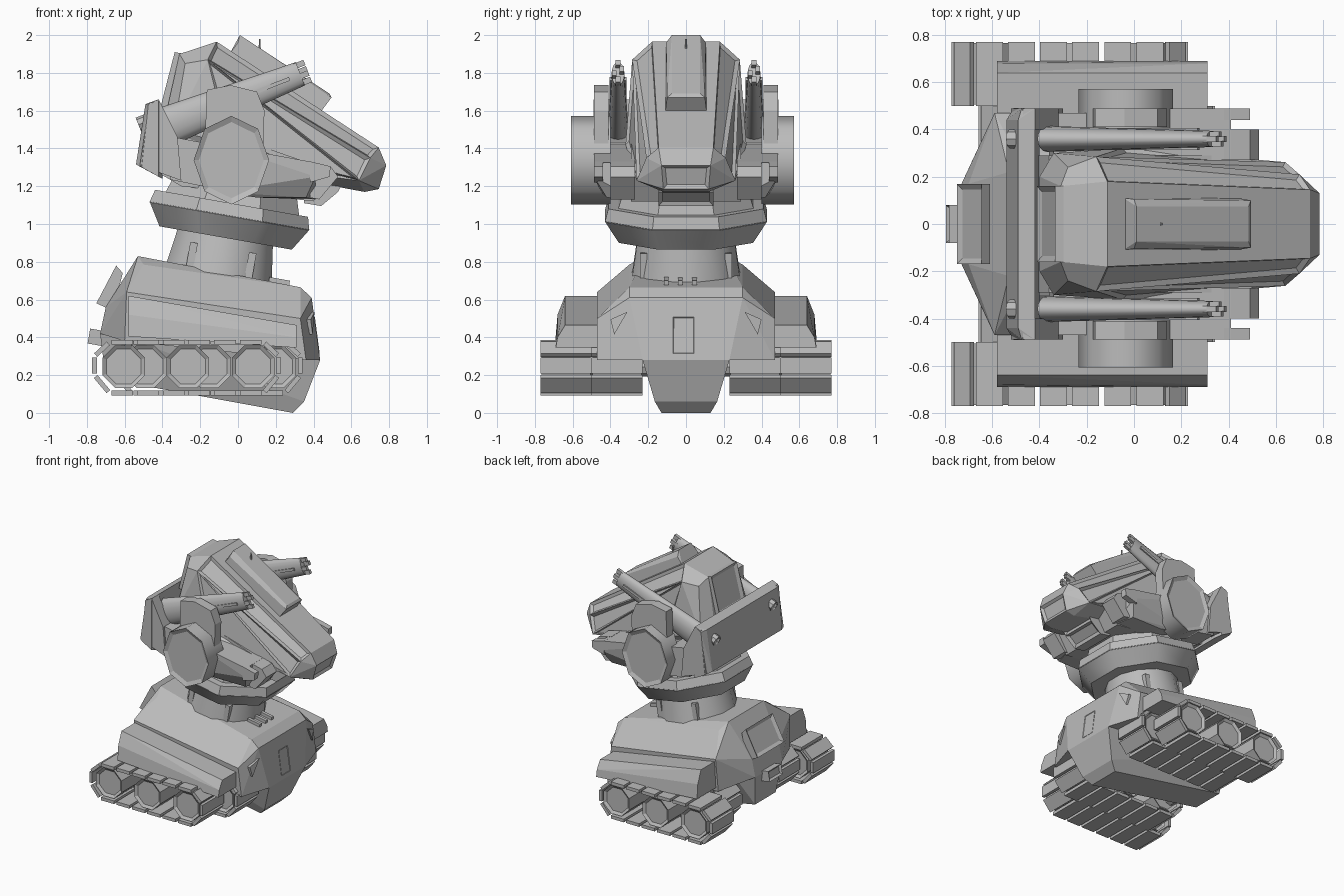
import bpy, bmesh, math
from mathutils import Matrix, Vector

if "Cube" in bpy.data.objects:
    bpy.data.objects.remove(bpy.data.objects["Cube"], do_unlink=True)

GREY = (0.5, 0.5, 0.5, 1)
mat = bpy.data.materials.new("plain_grey")
mat.use_nodes = True
mat.diffuse_color = GREY
mat.node_tree.nodes["Principled BSDF"].inputs["Base Color"].default_value = GREY
TILT = math.radians(10)
SIDES = (("left", 1), ("right", -1))


def finish(name, bm):
    bmesh.ops.recalc_face_normals(bm, faces=bm.faces)
    mesh = bpy.data.meshes.new(name)
    bm.to_mesh(mesh)
    bm.free()
    mesh.materials.append(mat)
    obj = bpy.data.objects.new(name, mesh)
    bpy.context.collection.objects.link(obj)
    return obj


def panel(bm, rule, thickness, depth):
    """Sink an inset panel into every face whose normal and centre pass the rule."""
    bm.normal_update()
    faces = [f for f in bm.faces if rule(f.normal, f.calc_center_median())]
    if faces:
        bmesh.ops.inset_individual(bm, faces=faces, thickness=thickness, depth=depth)


def solid(name, pts, mirror=False, rule=None, thickness=0.03, depth=-0.015):
    """Convex faceted solid around the points, optionally symmetric in y."""
    bm = bmesh.new()
    if mirror:
        pts = list(pts) + [(x, -y, z) for x, y, z in pts]
    for p in pts:
        bm.verts.new(p)
    bmesh.ops.convex_hull(bm, input=bm.verts)
    bmesh.ops.delete(bm, geom=[v for v in bm.verts if not v.link_faces], context='VERTS')
    bmesh.ops.recalc_face_normals(bm, faces=bm.faces)
    bmesh.ops.dissolve_limit(bm, angle_limit=math.radians(6), verts=bm.verts, edges=bm.edges)
    if rule:
        panel(bm, rule, thickness, depth)
    return finish(name, bm)


def slab(name, profile, y0, y1, **kw):
    """Side profile in x and z, extruded from y0 to y1."""
    return solid(name, [(x, y, z) for x, z in profile for y in (y0, y1)], **kw)


def block(name, centre, size, pitch=0.0, rule=None, thickness=0.02, depth=-0.015):
    bm = bmesh.new()
    bmesh.ops.create_cube(bm, size=1)
    bmesh.ops.scale(bm, vec=size, verts=bm.verts)
    if rule:
        panel(bm, rule, thickness, depth)
    bm.transform(Matrix.Translation(centre) @ Matrix.Rotation(pitch, 4, 'Y'))
    return finish(name, bm)


def drum(name, centre, r1, r2, depth, sides, rot, turn=0.0, squash=(1, 1, 1), inset=0.0,
         smooth=False):
    bm = bmesh.new()
    bmesh.ops.create_cone(bm, cap_ends=True, segments=sides, radius1=r1, radius2=r2, depth=depth)
    bm.normal_update()
    for f in bm.faces:
        f.smooth = smooth and abs(f.normal.z) < 0.9
    if inset:
        panel(bm, lambda n, c: abs(n.z) > 0.9, inset, -0.015)
    bm.transform(Matrix.Translation(centre) @ rot @ Matrix.Diagonal((*squash, 1))
                 @ Matrix.Rotation(turn, 4, 'Z'))
    return finish(name, bm)


LEAN = Matrix.Rotation(TILT, 4, 'Y')
AXLE = Matrix.Rotation(math.pi / 2, 4, 'X')

# Hull: upper body and tapered keel
solid("hull", [(-.53, .22, .83), (-.50, .30, .785), (.33, .30, .665), (.39, .30, .61),
               (.435, .23, .28), (.33, .47, .50), (.36, .47, .28), (-.59, .47, .64),
               (-.60, .45, .38), (-.70, .17, .56), (-.73, .17, .42)], mirror=True)
solid("keel", [(.435, .23, .28), (.35, .165, .06), (.29, .13, 0), (-.70, .13, .18),
               (-.73, .17, .42), (-.60, .23, .40)], mirror=True)
slab("rear_hatch", [(-.75, .58), (-.645, .78), (-.61, .74), (-.66, .54)], -.17, .17,
     rule=lambda n, c: n.x < -.6, thickness=.035)
block("rear_hook", (-.75, 0, .40), (.08, .16, .08), TILT,
      rule=lambda n, c: n.x < -.9)
block("front_panel", (.414, -.013, .41), (.012, .11, .195), -.13,
      rule=lambda n, c: n.x > .9, thickness=.012, depth=-.008)
for y in (-.105, -.03, .045):
    block("deck_fin", (.215, y, .675), (.11, .025, .07), TILT)

# Fenders and front vents
for side, s in SIDES:
    profile = ((.44, .465, .155), (.64, .465, .155), (.68, .40, .12), (.69, .345, .06),
               (.44, .345, .06))
    solid(side + "_fender", [(x, s * y, z + k * rise) for x, k in ((-.58, 1), (.31, 0))
                             for y, z, rise in profile])
    vent = [(.385, .31, .535), (.365, .40, .495), (.375, .38, .415)]
    solid(side + "_vent", [(x + d, s * y, z) for x, y, z in vent for d in (0, .02)])

# Track units: an outer and an inner one on each side
PITCH = .128


def track(name, x0, s, y_mid, width):
    outline = [(-.76, .20), (-.76, .30), (-.68, .374), (.135, .374),
               (.215, .30), (.215, .20), (.135, .105), (-.68, .105)]
    for i, a in enumerate(outline):
        a, b = Vector(a), Vector(outline[(i + 1) % len(outline)])
        run = b - a
        count = max(1, round(run.length / PITCH))
        for k in range(count):
            p = a + run * ((k + .5) / count)
            block(name + "_pad", (p.x + x0, s * y_mid, p.y),
                  (run.length / count * .84, width, .025), -math.atan2(run.y, run.x))
    for x in (-.605, -.265, .08):
        drum(name + "_wheel", (x + x0, s * y_mid, .245), .122, .122, width - .01, 8, AXLE,
             math.pi / 8, inset=.022)


for side, s in SIDES:
    track(side + "_outer_track", 0, s, .635, .27)
    track(side + "_inner_track", .115, s, .365, .27)
    for x in (-.55, -.21, .13):
        drum(side + "_axle", (x, s * .42, .243), .05, .05, .56, 8, AXLE)

# Neck and turret collar
drum("neck", (-.085, 0, .83), .31, .25, .40, 12, LEAN, math.pi / 12, smooth=True)
for a in (-125, -55, 55, 125):
    spot = Matrix.Rotation(math.radians(a), 4, 'Z') @ Vector((.275, 0, -.03))
    block("neck_rib", Vector((-.085, 0, .83)) + LEAN @ spot, (.04, .035, .15), TILT)
drum("collar_skirt", (-.055, 0, .985), .385, .465, .12, 8, LEAN, math.pi / 8, smooth=True)
drum("collar_band", (-.04, 0, 1.075), .465, .445, .07, 8, LEAN, math.pi / 8)
drum("collar_top", (-.02, 0, 1.16), .39, .35, .12, 8, LEAN, math.pi / 8)

# Chassis under the head
slab("head_base", [(-.36, 1.50), (-.42, 1.27), (-.3, 1.2), (.40, 1.12), (.50, 1.28), (.1, 1.42)],
     -.29, .29)
slab("chin", [(.35, 1.20), (.56, 1.235), (.53, 1.17), (.44, 1.095), (.35, 1.11)], -.145, .145,
     rule=lambda n, c: n.x > .6)

# Head: long wedge with sunken side panels, chamfer grooves and a visor
solid("head", [(-.113, .18, 1.965), (-.16, .285, 1.87), (-.31, .16, 1.90), (-.28, .24, 1.85),
               (-.40, .20, 1.50), (-.34, .30, 1.50), (-.05, .32, 1.42), (.64, .262, 1.23),
               (.745, .145, 1.405), (.70, .21, 1.35), (.785, .13, 1.31), (.745, .12, 1.185),
               (.67, .12, 1.17), (-.3, .22, 1.35)], mirror=True,
      rule=lambda n, c: (abs(n.y) > .4 and 0 < c.x < .6) or (n.x > .9 and n.z < 0),
      thickness=.028)
slab("head_rear_box", [(-.28, 1.90), (-.335, 1.91), (-.41, 1.62), (-.34, 1.60)], -.16, .16,
     rule=lambda n, c: n.x < -.8, thickness=.035)
solid("roof_box", [(-.045, .11, 1.90), (.435, .11, 1.59), (.01, .075, 2.0), (.485, .075, 1.69),
                   (.495, .10, 1.67), (.0, .105, 1.96)], mirror=True)
drum("antenna", (.115, 0, 1.945), .007, .005, .07, 6, Matrix.Identity(4))

# Back plate with cut corners
solid("back_plate", [(-.54, .44, 1.315), (-.49, .44, 1.635), (-.475, .49, 1.63),
                     (-.42, .49, 1.66), (-.42, .49, 1.25), (-.51, .49, 1.30),
                     (-.40, .44, 1.24)], mirror=True)

# Barrels and shoulders
REAR, FRONT = Vector((-.37, 0, 1.52)), Vector((.33, 0, 1.795))
AIM = (FRONT - REAR).normalized()
RISE = math.atan2(AIM.z, AIM.x)
ALONG = Matrix.Rotation(math.pi / 2 - RISE, 4, 'Y')
for side, s in SIDES:
    slab(side + "_wing_rear", [(-.52, 1.31), (-.47, 1.64), (-.42, 1.66), (-.32, 1.46), (-.3, 1.23)],
         s * .40, s * .488)
    slab(side + "_wing", [(-.34, 1.46), (-.18, 1.43), (-.14, 1.19), (-.36, 1.235)], s * .28, s * .47)
    slab(side + "_shoulder", [(-.165, 1.71), (-.04, 1.735), (.10, 1.70), (.14, 1.60), (.13, 1.3),
                              (-.18, 1.3)], s * .41, s * .488)
    y0, y1 = (.40, .572) if s > 0 else (.40, .608)
    drum(side + "_shoulder_disc", (-.035, s * (y0 + y1) / 2, 1.338), .215, .215, y1 - y0, 8, AXLE,
         squash=(.93, 1.09, 1), inset=.03, smooth=True)

    # Cheek with a notch between its two tips
    solid(side + "_cheek", [(x, s * y, z) for x, y, z in
                            ((-.1, .488, 1.42), (.15, .488, 1.385), (.41, .488, 1.325),
                             (.41, .488, 1.25), (.36, .42, 1.14), (.1, .42, 1.14),
                             (-.1, .45, 1.17), (-.1, .27, 1.42), (.1, .27, 1.14),
                             (.41, .27, 1.325), (.41, .27, 1.13))])
    slab(side + "_cheek_tip", [(.38, 1.332), (.49, 1.305), (.485, 1.25), (.38, 1.22)],
         s * .44, s * .488)
    slab(side + "_cheek_nose", [(.38, 1.332), (.49, 1.305), (.53, 1.25), (.43, 1.13), (.38, 1.14)],
         s * .27, s * .40)

    # Barrel with toothed muzzle, side strips and rear knob
    y = s * .36
    mid = (REAR + FRONT) / 2
    drum(side + "_barrel", (mid.x, y, mid.z), .105, .066, (FRONT - REAR).length, 16, ALONG,
         squash=(1, .52, 1), smooth=True)
    for dz, dy in ((.048, 0), (-.048, 0), (.012, .02), (-.012, -.02)):
        p = FRONT + AIM * .012
        block(side + "_muzzle_tooth", (p.x - AIM.z * dz, y + dy, p.z + AIM.x * dz),
              (.06, .024, .03), -RISE)
    for dy in (-.038, .038):
        block(side + "_barrel_strip", (mid.x + .06, y + dy, mid.z + .02), (.50, .016, .02), -RISE)
    drum(side + "_rear_knob", (-.49, y, 1.54), .04, .04, .08, 8, ALONG, inset=.012)
